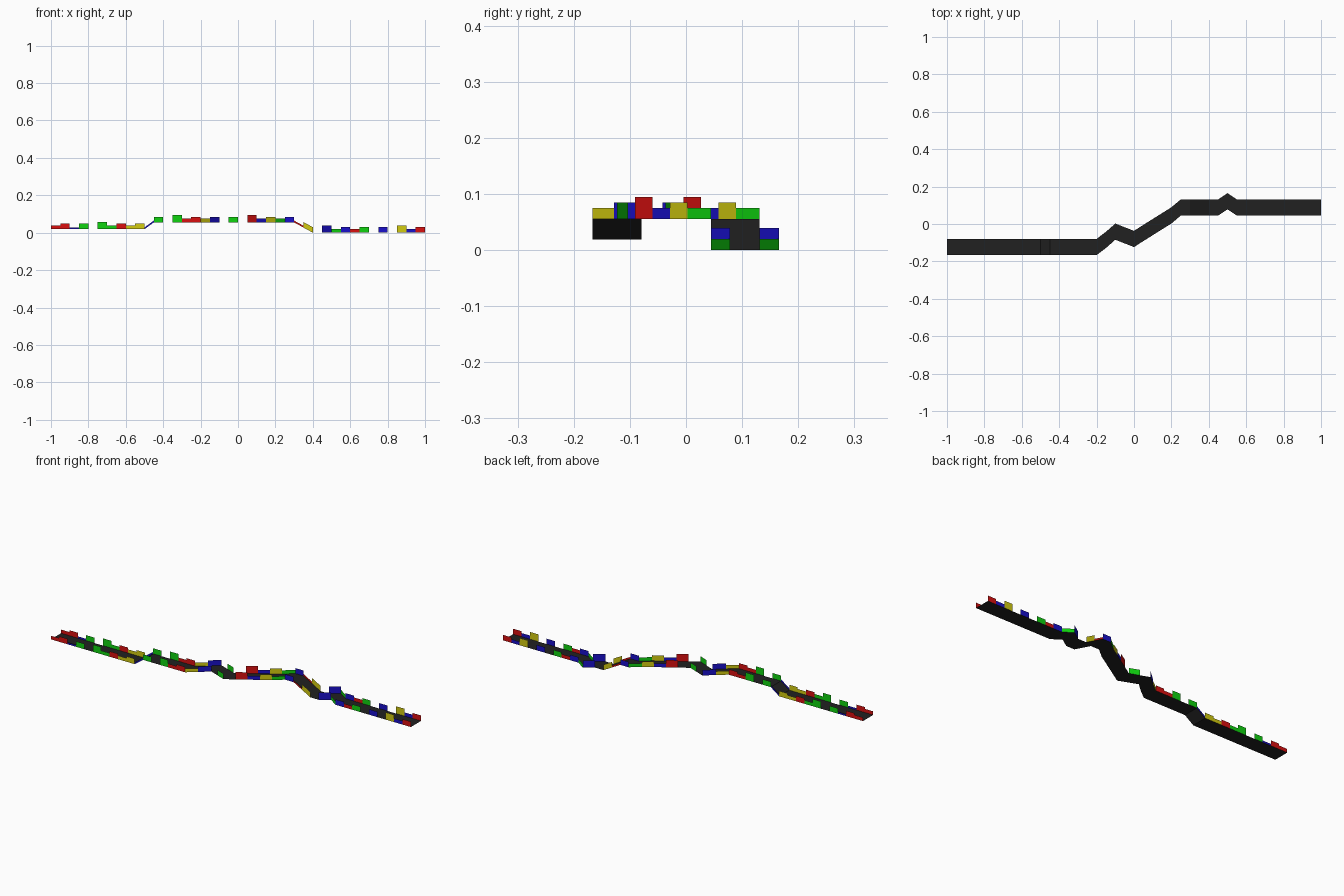
import bpy

if "Cube" in bpy.data.objects:
    bpy.data.objects.remove(bpy.data.objects["Cube"])

W, STEP, UNIT = 0.0433, 0.05, 0.0098   # half width, tile length, wall height unit
COLOURS = {"R": ("red", (0.7, 0.005, 0.005, 1)), "G": ("green", (0.005, 0.65, 0.005, 1)),
           "B": ("blue", (0.01, 0.005, 0.6, 1)), "Y": ("yellow", (0.65, 0.6, 0.005, 1))}

# wall colour and height for each of the 40 tiles, "--" is an open edge
WALLS = ("R2 R3 B1 G3 -- G4 G2 R3 Y2 Y3 B1 G3 -- G4 R2 R3 Y2 B3 -- G3 "
         "-- R4 B2 Y3 G2 B3 R1 Y3 -- B4 G2 B3 R2 G3 -- B3 -- Y4 B2 R3").split()

# centre line bends: (x, y) sideways and (x, z) in height
SIDE = [(-1, -.123), (-.2, -.123), (-.15, -.085), (-.1, -.041), (0, -.08), (.05, -.048),
        (.2, .046), (.25, .088), (.45, .088), (.5, .122), (.55, .088), (1, .088)]
RISE = [(-1, .0187), (-.5, .0187), (-.45, .055), (.3, .055), (.4, 0), (1, 0)]


def sample(line, x):
    for (a, p), (b, q) in zip(line, line[1:]):
        if x <= b + 1e-6:
            return p + (q - p) * (x - a) / (b - a)
    return line[-1][1]


def material(name, rgba):
    m = bpy.data.materials.new(name)
    m.diffuse_color = rgba
    m.use_nodes = True
    m.node_tree.nodes["Principled BSDF"].inputs["Base Color"].default_value = m.diffuse_color
    return m


def mesh_object(name, quads, mat):
    verts = [v for q in quads for v in q]
    faces = [tuple(range(4 * i, 4 * i + 4)) for i in range(len(quads))]
    me = bpy.data.meshes.new(name)
    me.from_pydata(verts, [], faces)
    me.materials.append(mat)
    ob = bpy.data.objects.new(name, me)
    bpy.context.collection.objects.link(ob)
    return ob


path = []
for i in range(41):
    x = -1 + STEP * i
    path.append((x, sample(SIDE, x), sample(RISE, x)))

# road surface and coloured side walls, one tile at a time
road, walls = [], {k: [] for k in COLOURS}
for (x0, y0, z0), (x1, y1, z1), code in zip(path, path[1:], WALLS):
    road.append([(x0, y0 - W, z0), (x1, y1 - W, z1), (x1, y1 + W, z1), (x0, y0 + W, z0)])
    if code == "--":
        continue
    h = int(code[1]) * UNIT
    for s in (-W, W):
        walls[code[0]].append([(x0, y0 + s, z0), (x1, y1 + s, z1),
                               (x1, y1 + s, z1 + h), (x0, y0 + s, z0 + h)])

mesh_object("road_surface", road, material("asphalt", (0.015, 0.015, 0.015, 1)))
for key, (name, rgba) in COLOURS.items():
    mesh_object(name + "_side_walls", walls[key], material(name, rgba))
